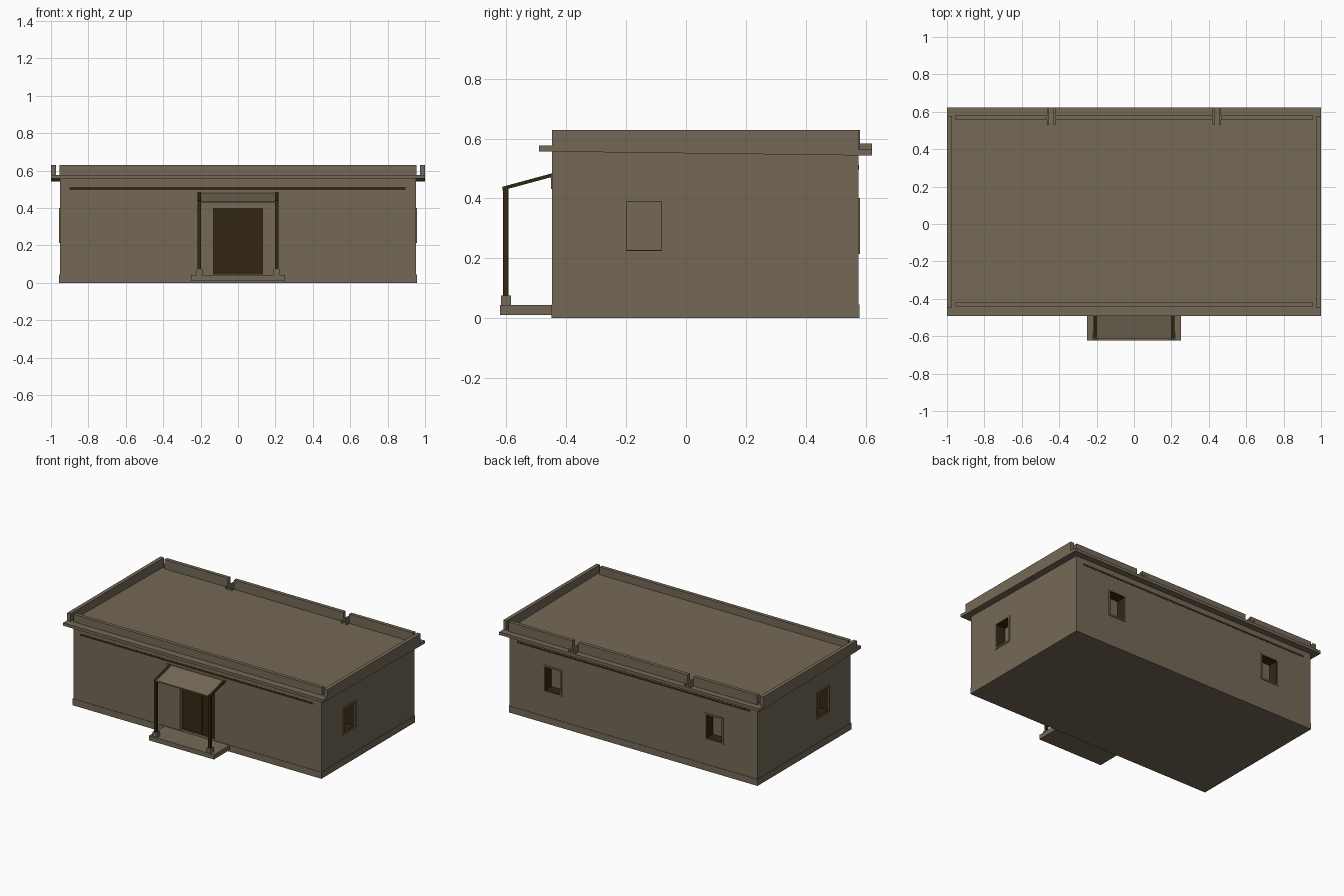
import bpy, bmesh, math
from mathutils import Matrix, Vector

if "Cube" in bpy.data.objects:
    bpy.data.objects.remove(bpy.data.objects["Cube"])


def material(name, col):
    m = bpy.data.materials.new(name)
    m.diffuse_color = (*col, 1)
    m.use_nodes = True
    m.node_tree.nodes["Principled BSDF"].inputs["Base Color"].default_value = m.diffuse_color
    return m


MUD = material("mud_plaster", (0.175, 0.141, 0.094))
WOOD = material("dark_wood", (0.032, 0.020, 0.006))
I = Matrix.Identity(4)


def make(name, bm, mat):
    bmesh.ops.recalc_face_normals(bm, faces=bm.faces)
    me = bpy.data.meshes.new(name)
    bm.to_mesh(me)
    bm.free()
    me.materials.append(mat)
    ob = bpy.data.objects.new(name, me)
    bpy.context.collection.objects.link(ob)
    return ob


def prism(name, yz, x0, x1, mat, mtx=I):
    """Side profile (y, z) extruded along x."""
    bm = bmesh.new()
    a = [bm.verts.new(mtx @ Vector((x0, y, z))) for y, z in yz]
    b = [bm.verts.new(mtx @ Vector((x1, y, z))) for y, z in yz]
    bm.faces.new(a)
    bm.faces.new(b[::-1])
    n = len(yz)
    for i in range(n):
        bm.faces.new((a[i], b[i], b[(i + 1) % n], a[(i + 1) % n]))
    return make(name, bm, mat)


def box(name, x0, x1, y0, y1, z0, z1, mat, mtx=I):
    return prism(name, [(y0, z0), (y1, z0), (y1, z1), (y0, z1)], x0, x1, mat, mtx)


def ring(name, hw, z0, z1, t, y0, y1, mat, mtx):
    """Rectangular frame of four bars around an opening."""
    box(name + "_left", -hw, -hw + t, y0, y1, z0, z1, mat, mtx)
    box(name + "_right", hw - t, hw, y0, y1, z0, z1, mat, mtx)
    box(name + "_sill", -hw + t, hw - t, y0, y1, z0, z0 + t, mat, mtx)
    box(name + "_head", -hw + t, hw - t, y0, y1, z1 - t, z1, mat, mtx)


X, YF, YB = 0.953, -0.447, 0.577

# walls and plinth
walls = prism("walls", [(YF, 0), (YB, 0), (YB, 0.549), (YF, 0.561)], -X, X, MUD)
box("plinth", -X - 0.003, X + 0.003, YF - 0.003, YB + 0.003, 0, 0.045, MUD)

# window positions: location on the wall and outward direction
spots = [
    (Matrix.Translation((X, -0.14, 0)) @ Matrix.Rotation(math.pi / 2, 4, 'Z')),
    (Matrix.Translation((-X, -0.14, 0)) @ Matrix.Rotation(-math.pi / 2, 4, 'Z')),
    (Matrix.Translation((0.62, YB, 0)) @ Matrix.Rotation(math.pi, 4, 'Z')),
    (Matrix.Translation((-0.62, YB, 0)) @ Matrix.Rotation(math.pi, 4, 'Z')),
]

# cut the window and door recesses
cutters = [box("cutter", -0.061, 0.061, -0.05, 0.07, 0.224, 0.391, MUD, m) for m in spots]
cutters.append(box("cutter", -0.131, 0.131, YF - 0.05, YF + 0.03, 0.046, 0.43, MUD))
for c in cutters:
    c.hide_render = True
    mod = walls.modifiers.new("cut", 'BOOLEAN')
    mod.operation = 'DIFFERENCE'
    mod.solver = 'EXACT'
    mod.object = c
dg = bpy.context.evaluated_depsgraph_get()
cut = bpy.data.meshes.new_from_object(walls.evaluated_get(dg))
walls.modifiers.clear()
walls.data = cut
for c in cutters:
    bpy.data.objects.remove(c)

# window surrounds with dark wooden linings
for m in spots:
    ring("window_surround", 0.071, 0.214, 0.401, 0.011, -0.005, 0.001, MUD, m)
    ring("window_lining", 0.061, 0.224, 0.391, 0.003, 0.0, 0.069, WOOD, m)

# plank door with head bar and lintel
n, w = 5, 0.256 / 5
for i in range(n):
    x = -0.128 + i * w
    box("door_plank", x + 0.001, x + w - 0.001, YF + 0.018, YF + 0.03, 0.046, 0.397, WOOD)
box("door_backing", -0.13, 0.13, YF + 0.022, YF + 0.031, 0.046, 0.397, WOOD)
box("door_head", -0.131, 0.131, YF + 0.008, YF + 0.031, 0.397, 0.431, MUD)
box("door_lintel", -0.234, 0.234, YF - 0.004, YF + 0.01, 0.431, 0.482, MUD)

# timber bands along the long walls
box("front_band", -0.9, 0.895, YF - 0.001, YF + 0.01, 0.497, 0.511, WOOD)
box("back_band", -0.9, 0.895, YB - 0.01, YB + 0.001, 0.497, 0.511, WOOD)

# roof slab, falling gently to the back
prism("roof_slab", [(-0.492, 0.557), (0.622, 0.543), (0.622, 0.563), (-0.492, 0.577)], -1, 1, MUD)

# parapets; the back one is broken by two drain gaps
box("front_parapet", -0.955, 0.955, -0.442, -0.417, 0.56, 0.629, MUD)
for a, b in ((-0.955, -0.465), (-0.42, 0.42), (0.465, 0.955)):
    box("back_parapet", a, b, 0.557, 0.582, 0.555, 0.629, MUD)
for s in (-1, 1):
    box("side_parapet", s * 0.974, s, YF, YB, 0.555, 0.629, MUD)
    # drain spout curbs
    for x in (0.425, 0.46):
        box("drain_curb", s * (x - 0.006), s * (x + 0.006), 0.53, 0.622, 0.56, 0.583, MUD)

# porch step, posts and sloping canopy
box("porch_step", -0.25, 0.25, -0.622, YF, 0.011, 0.043, MUD)
for s in (-1, 1):
    c = s * 0.207
    box("post_base", c - 0.016, c + 0.016, -0.618, -0.584, 0.043, 0.075, MUD)
    box("porch_post", c - 0.009, c + 0.009, -0.611, -0.593, 0.075, 0.432, WOOD)
    prism("rafter", [(-0.613, 0.427), (YF, 0.472), (YF, 0.484), (-0.613, 0.439)],
          c - 0.009, c + 0.009, WOOD)
prism("canopy", [(-0.613, 0.428), (YF, 0.473), (YF, 0.481), (-0.613, 0.436)], -0.2, 0.2, MUD)
